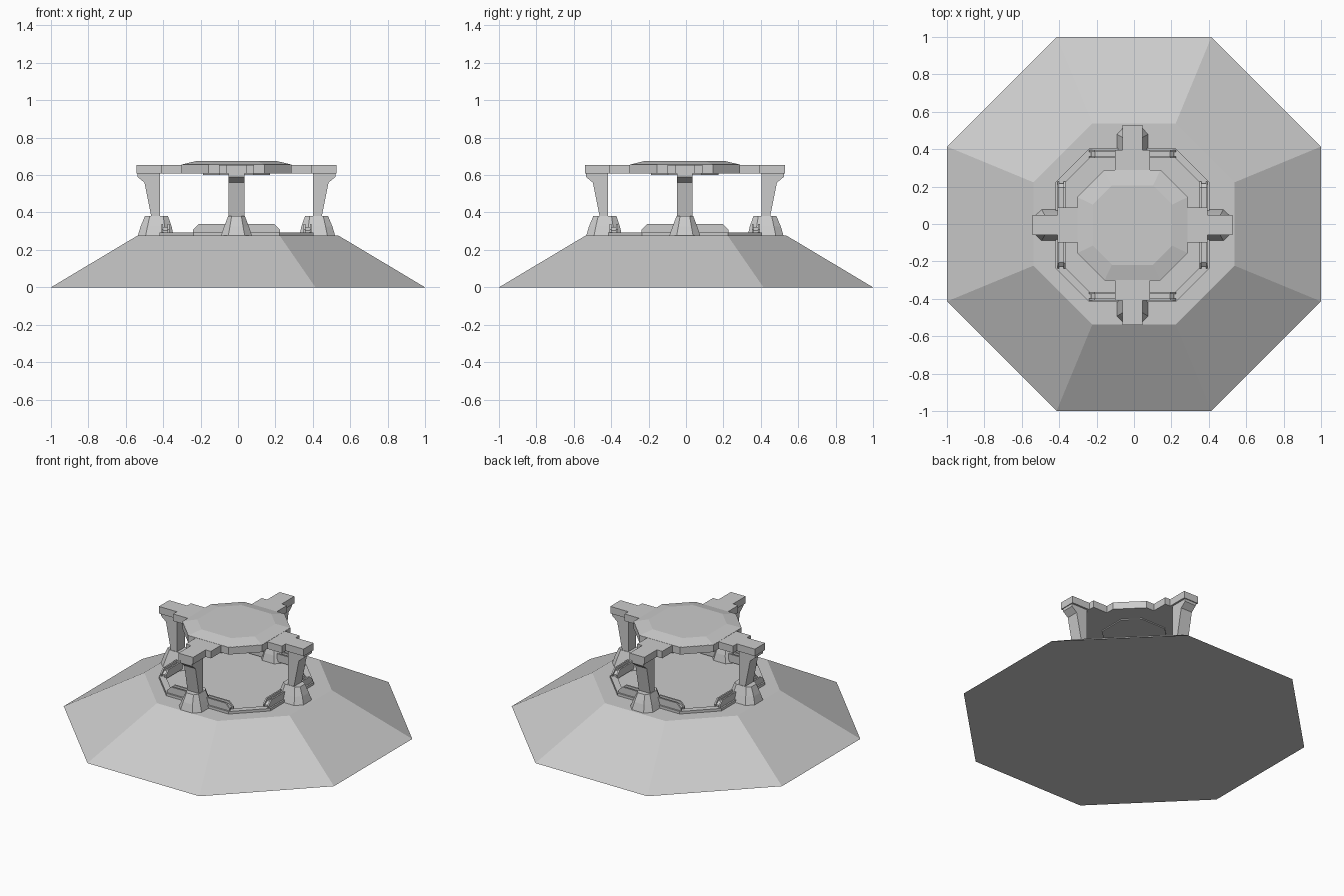
import bpy, bmesh
from math import pi
from mathutils import Matrix, Vector

if "Cube" in bpy.data.objects:
    bpy.data.objects.remove(bpy.data.objects["Cube"])

SHIFT = Vector((-0.008, -0.006, 0))   # upper structure sits slightly off centre


def loft(name, rings, shift=True, turn=0):
    """Closed solid skinned through matching rings of 3D points."""
    bm = bmesh.new()
    rot = Matrix.Rotation(turn * pi / 2, 3, 'Z')
    off = SHIFT if shift else Vector()
    vs = [[bm.verts.new(rot @ Vector(p) + off) for p in r] for r in rings]
    n = len(rings[0])
    for a, b in zip(vs, vs[1:]):
        for i in range(n):
            j = (i + 1) % n
            bm.faces.new((a[i], a[j], b[j], b[i]))
    bm.faces.new(vs[0][::-1])
    bm.faces.new(vs[-1])
    bmesh.ops.recalc_face_normals(bm, faces=bm.faces)
    me = bpy.data.meshes.new(name)
    bm.to_mesh(me)
    bm.free()
    ob = bpy.data.objects.new(name, me)
    bpy.context.collection.objects.link(ob)
    return ob


def octagon(x, y, cx, cy, z, r0=0):
    """Chamfered rectangle centred at y=r0; cx, cy are the ends of the flat sides."""
    pts = [(x, -cy), (x, cy), (cx, y), (-cx, y), (-x, cy), (-x, -cy), (-cx, -y), (cx, -y)]
    return [(px, py + r0, z) for px, py in pts]


def reg(a, c, z):
    return octagon(a, a, c, c, z)


def prism_x(name, prof, hw, turn):
    """Extrude a (radius, z) profile across the leg width."""
    return loft(name, [[(s * hw, r, z) for r, z in prof] for s in (-1, 1)], turn=turn)


# sloped base mound
loft("base", [reg(1, 0.414, 0), reg(0.538, 0.223, 0.276)], shift=False)

# low octagonal frame on the platform (closed ring loop)
bm_rings = [reg(0.412, 0.23, 0.27), reg(0.412, 0.23, 0.293),
            reg(0.375, 0.212, 0.293), reg(0.375, 0.212, 0.27)]
ring = loft("floor_frame", bm_rings)
bm = bmesh.new()
bm.from_mesh(ring.data)
bmesh.ops.delete(bm, geom=[f for f in bm.faces if len(f.verts) == 8], context='FACES_ONLY')
bm.verts.ensure_lookup_table()
for i in range(8):
    j = (i + 1) % 8
    bm.faces.new([bm.verts[k] for k in (i, j, 24 + j, 24 + i)])
bmesh.ops.recalc_face_normals(bm, faces=bm.faces)
bm.to_mesh(ring.data)
bm.free()

# four legs with feet, brackets and rails
for k in range(4):
    loft(f"foot_{k}", [octagon(0.085, 0.097, 0.045, 0.055, 0.27, 0.432),
                       octagon(0.066, 0.083, 0.035, 0.046, 0.325, 0.43),
                       octagon(0.045, 0.062, 0.026, 0.036, 0.38, 0.428)], turn=k)
    prism_x(f"leg_{k}", [(0.41, 0.36), (0.452, 0.36), (0.492, 0.56),
                         (0.529, 0.59), (0.529, 0.61), (0.41, 0.61)], 0.042, k)
    for side in (-1, 1):
        # rail: two upright plates joined by a web
        end = [(0.05, 0.285), (0.232, 0.285), (0.232, 0.308), (0.202, 0.338), (0.05, 0.338)]
        for part, r0, r1 in (("inner", 0.358, 0.368), ("outer", 0.392, 0.402)):
            loft(f"rail_{part}_{k}_{side}",
                 [[(side * x, r, z) for x, z in end] for r in (r0, r1)], turn=k)
        web = [(0.05, 0.285), (0.222, 0.285), (0.222, 0.305), (0.2, 0.322), (0.05, 0.322)]
        loft(f"rail_web_{k}_{side}",
             [[(side * x, r, z) for x, z in web] for r in (0.366, 0.394)], turn=k)

# roof plate with four stepped arms
quarter = [(0.15, 0.295), (0.093, 0.295), (0.093, 0.402), (0.054, 0.402), (0.054, 0.535)]
quarter += [(-x, y) for x, y in reversed(quarter)]
outline = []
for k in range(4):
    rot = Matrix.Rotation(k * pi / 2, 2)
    outline += [tuple(rot @ Vector(p)) for p in quarter]
loft("roof_plate", [[(x, y, z) for x, y in outline] for z in (0.608, 0.655)])

# shallow cap above and thin panel below the roof
loft("roof_cap", [reg(0.294, 0.149, 0.65), reg(0.294, 0.149, 0.656), reg(0.212, 0.11, 0.676)])
loft("roof_underside", [reg(0.18, 0.09, 0.601), reg(0.18, 0.09, 0.612)])
